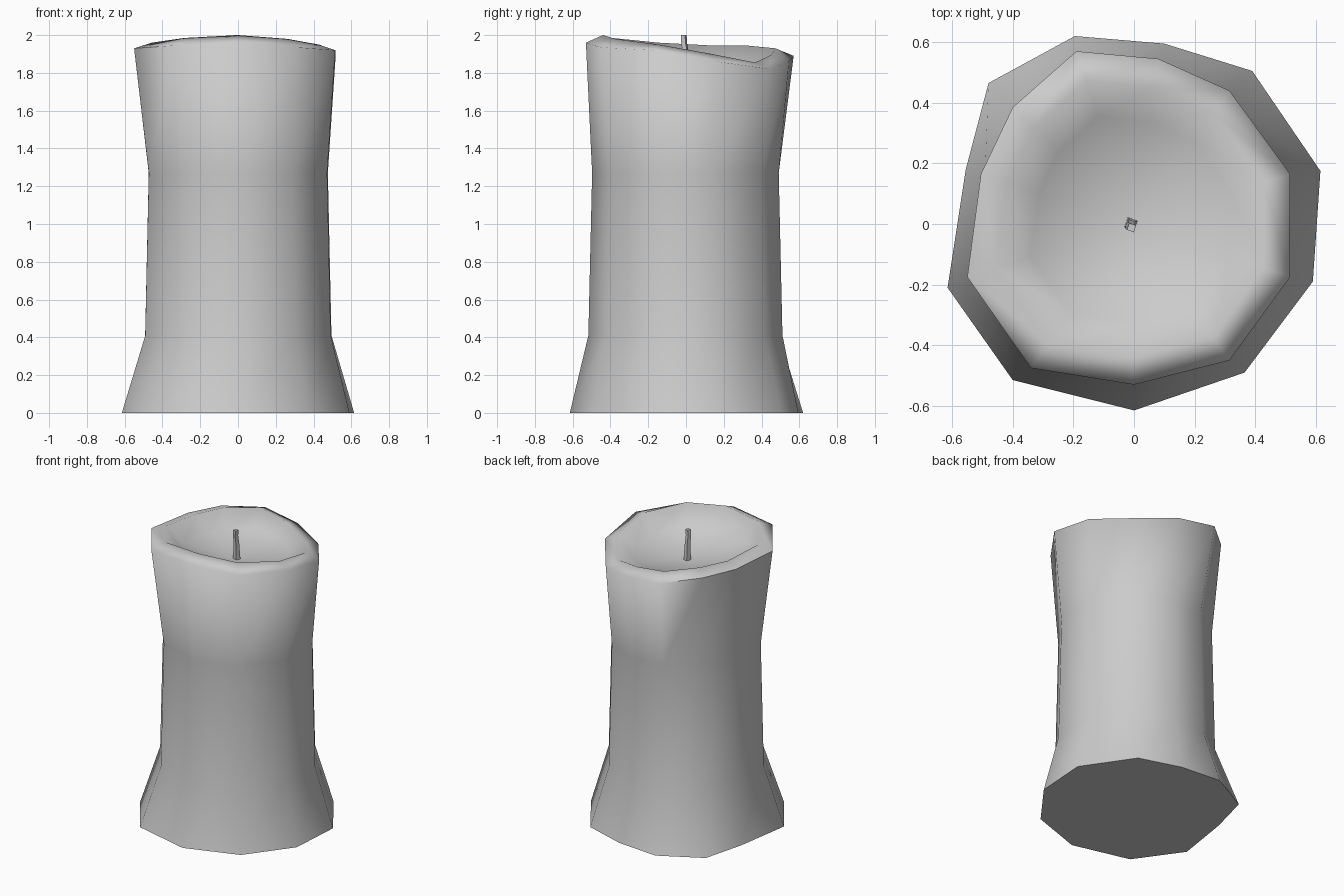
import bpy, bmesh
from math import cos, sin, radians
from mathutils import Vector

cube = bpy.data.objects.get("Cube")
if cube:
    bpy.data.objects.remove(cube)

wax = bpy.data.materials.new("grey_wax")
wax.use_nodes = True
wax.diffuse_color = (0.6, 0.6, 0.6, 1)
wax.node_tree.nodes["Principled BSDF"].inputs["Base Color"].default_value = (0.6, 0.6, 0.6, 1)

# Uneven eleven-sided outlines: foot (x, y), lip (x, y, z) and crest height
FOOT = [(0, -.615), (.365, -.49), (.59, -.19), (.615, .175), (.39, .505), (.1, .595),
        (-.195, .62), (-.48, .465), (-.555, .18), (-.615, -.21), (-.4, -.515)]
LIP = [(0, -.53, 1.96), (.315, -.45, 1.935), (.515, -.175, 1.92), (.515, .165, 1.86),
       (.315, .44, 1.82), (.08, .545, 1.86), (-.19, .57, 1.89), (-.4, .385, 1.915),
       (-.505, .165, 1.92), (-.55, -.175, 1.93), (-.34, -.475, 1.945)]
CREST = [2.0, 1.98, 1.95, 1.9, 1.855, 1.895, 1.93, 1.945, 1.945, 1.96, 1.985]


def waist(radius, z):
    """Rounder ring that follows the directions of the foot and lip corners."""
    ring = []
    for f, l in zip(FOOT, LIP):
        d = (Vector(f).normalized() + Vector(l[:2]).normalized()).normalized() * radius
        ring.append((d.x, d.y, z))
    return ring


def bowl(scale, drop):
    """Ring inside the lip, sunk from the crest towards the pool floor."""
    return [(l[0] * scale, l[1] * scale, c + (1.80 - c) * drop) for l, c in zip(LIP, CREST)]


def loft(name, rings, tip=None, base=True):
    """Skin a stack of rings, closing the bottom and the top."""
    bm = bmesh.new()
    loops = [[bm.verts.new(p) for p in ring] for ring in rings]
    n = len(loops[0])
    for low, high in zip(loops, loops[1:]):
        for i in range(n):
            j = (i + 1) % n
            bm.faces.new((low[i], low[j], high[j], high[i]))
    if base:
        bm.faces.new(loops[0][::-1])
    if tip:
        centre = bm.verts.new(tip)
        for i in range(n):
            bm.faces.new((loops[-1][i], loops[-1][(i + 1) % n], centre))
    else:
        bm.faces.new(loops[-1])
    mesh = bpy.data.meshes.new(name)
    bm.to_mesh(mesh)
    bm.free()
    mesh.materials.append(wax)
    obj = bpy.data.objects.new(name, mesh)
    bpy.context.collection.objects.link(obj)
    bpy.ops.object.select_all(action='DESELECT')
    obj.select_set(True)
    bpy.context.view_layer.objects.active = obj
    bpy.ops.object.shade_smooth_by_angle(angle=radians(75))
    return obj


# Candle body with flared foot, narrow waist and melted bowl
loft("candle_body", [[(x, y, 0) for x, y in FOOT], waist(.517, .41), waist(.497, 1.27),
                     LIP, bowl(.83, 0), bowl(.62, .65)], tip=(-.01, 0, 1.79))


# Square wick, slightly tapered and bent
def square(x, y, z, r):
    return [(x + r * cos(radians(a)), y + r * sin(radians(a)), z) for a in (25, 115, 205, 295)]


loft("wick", [square(-.01, 0, 1.77, .025), square(-.012, 0, 1.9, .018),
              square(-.012, -.01, 1.96, .017), square(-.008, -.012, 2.0, .017)])
